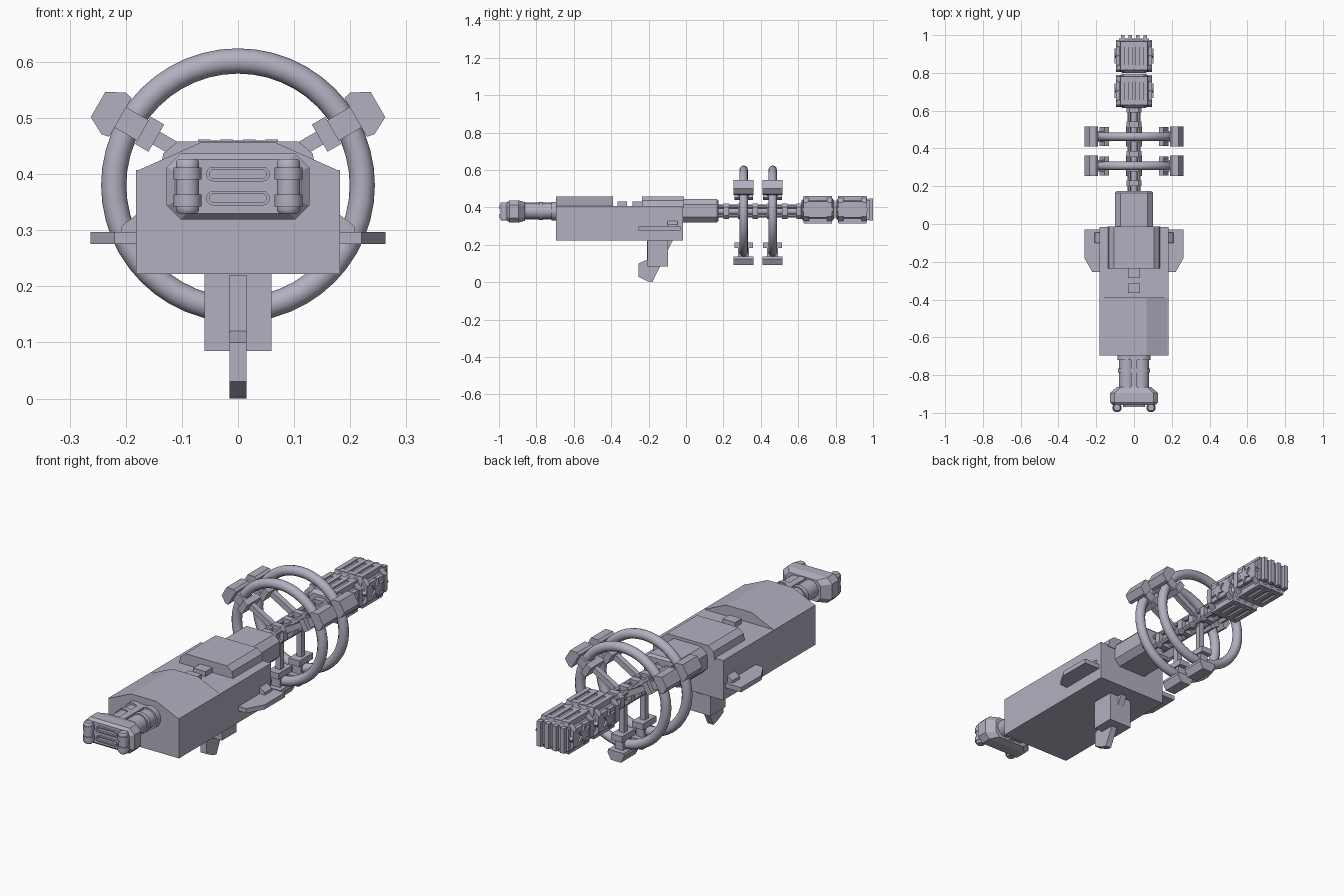
import bpy, bmesh, math
from mathutils import Vector

cube = bpy.data.objects.get("Cube")
if cube:
    bpy.data.objects.remove(cube, do_unlink=True)

grey = bpy.data.materials.new("lavender grey")
grey.use_nodes = True
GREY = (0.45, 0.435, 0.53, 1)
grey.diffuse_color = GREY
grey.node_tree.nodes["Principled BSDF"].inputs["Base Color"].default_value = GREY
CZ = 0.38  # height of the ship's long axis


def place(axis, a, b, c):
    """Profile point (a, b) at distance c along the axis."""
    return {"X": (c, a, b), "Y": (a, c, b), "Z": (a, b, c)}[axis]


def loft(name, axis, sections, smooth=False):
    """Skin a row of (position, profile) sections and cap both ends."""
    bm = bmesh.new()
    rows = [[bm.verts.new(place(axis, a, b, c)) for a, b in pts] for c, pts in sections]
    n = len(rows[0])
    for r, s in zip(rows, rows[1:]):
        for i in range(n):
            j = (i + 1) % n
            bm.faces.new((r[i], r[j], s[j], s[i]))
    bm.faces.new(rows[0])
    bm.faces.new(rows[-1])
    bmesh.ops.recalc_face_normals(bm, faces=bm.faces)
    return finish(name, bm, smooth)


def finish(name, bm, smooth=False):
    mesh = bpy.data.meshes.new(name)
    bm.to_mesh(mesh)
    bm.free()
    mesh.materials.append(grey)
    obj = bpy.data.objects.new(name, mesh)
    bpy.context.collection.objects.link(obj)
    if smooth:
        bpy.ops.object.select_all(action="DESELECT")
        obj.select_set(True)
        bpy.context.view_layer.objects.active = obj
        bpy.ops.object.shade_smooth_by_angle(angle=math.radians(40))
    return obj


def prism(name, axis, pts, lo, hi):
    return loft(name, axis, [(lo, pts), (hi, pts)])


def box(name, x0, x1, y0, y1, z0, z1):
    return prism(name, "Z", [(x0, y0), (x1, y0), (x1, y1), (x0, y1)], z0, z1)


def circle(r, cx=0, cy=0, n=16):
    step = 2 * math.pi / n
    return [(cx + r * math.cos((i + .5) * step), cy + r * math.sin((i + .5) * step))
            for i in range(n)]


def chamfered(w, h, c, cy=CZ):
    """Eight-sided rectangle with half sizes w, h and corner cut c."""
    return [(-w, cy - h + c), (-w + c, cy - h), (w - c, cy - h), (w, cy - h + c),
            (w, cy + h - c), (w - c, cy + h), (-w + c, cy + h), (-w, cy + h - c)]


def turned(name, axis, cx, cy, steps, n=16):
    """Stepped round part from (position, radius) pairs."""
    return loft(name, axis, [(c, circle(r, cx, cy, n)) for c, r in steps], True)


def stadium(w, h, cy):
    pts = []
    for side, start in ((1, -90), (-1, 90)):
        for k in range(7):
            a = math.radians(start + 30 * k)
            pts.append((side * (w - h) + h * math.cos(a), cy + h * math.sin(a)))
    return pts


def mirrored(profile):
    return [(-a, b) for a, b in profile]


# Hull: long block with a raised, sloped forward roof
box("hull", -.182, .182, -.695, -.015, .222, .407)
prism("forward_roof", "Y", [(-.182, .405), (.182, .405), (.065, .457), (-.065, .457)], -.695, -.39)
prism("rear_hood", "Y", [(-.14, .40), (.14, .40), (.133, .437), (.107, .458),
                         (-.107, .458), (-.133, .437)], -.235, -.012)
for i, y in enumerate((-.365, -.285)):
    box(f"roof_block_{i}", -.032, .032, y, y + .05, .40, .43)

# Side fins with their wedge brackets
fin = [(.17, -.03), (.263, -.03), (.263, -.18), (.22, -.255), (.17, -.255)]
wedge = [(.175, .29), (.21, .29), (.207, .308), (.182, .327), (.175, .327)]
for side, flip in (("left", list), ("right", mirrored)):
    prism(f"{side}_fin", "Z", flip(fin), .275, .297)
    prism(f"{side}_fin_bracket", "Y", flip(wedge), -.10, -.045)

# Belly pod with a narrow raked blade
box("belly_pod", -.06, .06, -.205, -.095, .085, .23)
prism("belly_blade", "X", [(-.07, .225), (-.18, .0), (-.205, .005), (-.255, .03),
                           (-.255, .10), (-.208, .12), (-.208, .22)], -.015, .015)

# Forward docking neck: paired tubes with collars
for side, x in (("left", .038), ("right", -.038)):
    turned(f"{side}_neck_tube", "Y", x, CZ, [
        (-.87, .042), (-.785, .042), (-.785, .048), (-.765, .048), (-.765, .042),
        (-.72, .042), (-.72, .05), (-.69, .05)], 20)
box("neck_spine", -.016, .016, -.87, -.69, CZ - .045, CZ + .045)

# Docking head: flared block, slot frames and upright rollers
loft("docking_head", "Y", [(-.862, chamfered(.09, .05, .02, .378)),
                           (-.895, chamfered(.127, .059, .025, .378)),
                           (-.945, chamfered(.127, .059, .025, .378)),
                           (-.958, chamfered(.112, .048, .02, .378))])
for i, z in enumerate((.40, .357)):
    bm = bmesh.new()
    loops = []
    for w, h, y in ((.057, .013, -.95), (.057, .013, -.968), (.051, .008, -.968), (.051, .008, -.95)):
        loops.append([bm.verts.new((a, y, b)) for a, b in stadium(w, h, z)])
    for r, s in zip(loops, loops[1:] + loops[:1]):
        for k in range(len(r)):
            j = (k + 1) % len(r)
            bm.faces.new((r[k], r[j], s[j], s[k]))
    bmesh.ops.recalc_face_normals(bm, faces=bm.faces)
    finish(f"slot_frame_{i}", bm)
for side, x in (("left", .09), ("right", -.09)):
    steps = [(.33, .017), (.335, .021)]
    for z in (.352, .400):
        steps += [(z - .01, .021), (z - .01, .025), (z + .012, .025), (z + .012, .021)]
    turned(f"{side}_roller", "Z", x, -.972, steps + [(.422, .021), (.427, .017)])

# Rear neck joining hull and truss
loft("rear_neck", "Y", [(-.03, chamfered(.10, .062, .028, .382)),
                        (.165, chamfered(.10, .062, .028, .382)),
                        (.175, chamfered(.09, .052, .025, .382))])

# Truss spine: four rails, core and square collars
turned("truss_core", "Y", 0, CZ, [(.16, .022), (.63, .022)], 12)
for i in range(4):
    x, z = (-1) ** i * .025, (-1) ** (i // 2) * .025
    turned(f"truss_rail_{i}", "Y", x, CZ + z, [(.16, .011), (.63, .011)], 8)
for i in range(6):
    y = .215 + .078 * i
    prism(f"truss_collar_{i}", "Y", chamfered(.041, .041, .018), y - .015, y + .015)

# Two ring wheels, each with three spokes and outer pods
POD = [(.242, .040), (.256, .043), (.288, .026), (.288, -.026), (.256, -.043), (.242, -.040)]


def radial(pts, angle):
    c, s = math.cos(angle), math.sin(angle)
    return [(r * c - t * s, CZ + r * s + t * c) for r, t in pts]


def bar(r0, r1, half):
    return [(r0, half), (r1, half), (r1, -half), (r0, -half)]


for w, y in enumerate((.308, .463)):
    bpy.ops.mesh.primitive_torus_add(location=(0, y, CZ), rotation=(math.pi / 2, 0, 0),
                                     major_radius=.2215, minor_radius=.0225,
                                     major_segments=48, minor_segments=12)
    ring = bpy.context.object
    ring.name = f"ring_{w}"
    ring.data.materials.append(grey)
    bpy.ops.object.shade_smooth_by_angle(angle=math.radians(40))
    for k, deg in enumerate((30, 150, 270)):
        a = math.radians(deg)
        for part, pts, depth in (("pod", POD, .054), ("pod_mount", bar(.19, .245, .021), .03),
                                 ("spoke_block", bar(.168, .196, .028), .05),
                                 ("spoke", bar(.02, .17, .013), .013)):
            prism(f"{part}_{w}_{k}", "Y", radial(pts, a), y - depth, y + depth)

# Stern tank clusters: octagonal core, plated sides and pointed ribs
for i, y in enumerate((.705, .89)):
    loft(f"tank_{i}", "Y", [(y - .09, chamfered(.062, .045, .02, .388)),
                            (y - .07, chamfered(.088, .066, .035, .388)),
                            (y + .07, chamfered(.088, .066, .035, .388)),
                            (y + .09, chamfered(.062, .045, .02, .388))])
    for d in (-.062, .062):
        prism(f"tank_band_{i}_{d > 0}", "Y", chamfered(.096, .072, .035, .388), y + d - .014, y + d + .014)
    # Six-sided side plates and strips above and below
    plate = [(y - .085, .388), (y - .055, .43), (y + .055, .43),
             (y + .085, .388), (y + .055, .346), (y - .055, .346)]
    prism(f"tank_side_plates_{i}", "X", plate, -.094, .094)
    star = [(y + (.045 if k % 2 == 0 else .02) * math.sin(k * math.pi / 6),
             .388 + (.045 if k % 2 == 0 else .02) * math.cos(k * math.pi / 6)) for k in range(12)]
    prism(f"tank_star_{i}", "X", star, -.102, .102)
    for k, x in enumerate((-.06, -.02, .02, .06)):
        long = [(y - .085, .37), (y - .075, .314), (y + .075, .314), (y + .085, .37),
                (y + .085, .406), (y + .075, .462), (y - .075, .462), (y - .085, .406)]
        prism(f"tank_rib_{i}_{k}", "X", long, x - .011, x + .011)

# Stern slats
box("stern_plate", -.08, .08, .96, .982, .335, .44)
for k, x in enumerate((-.06, -.02, .02, .06)):
    box(f"stern_slat_{k}", x - .01, x + .01, .975, 1.0, .33, .446)
